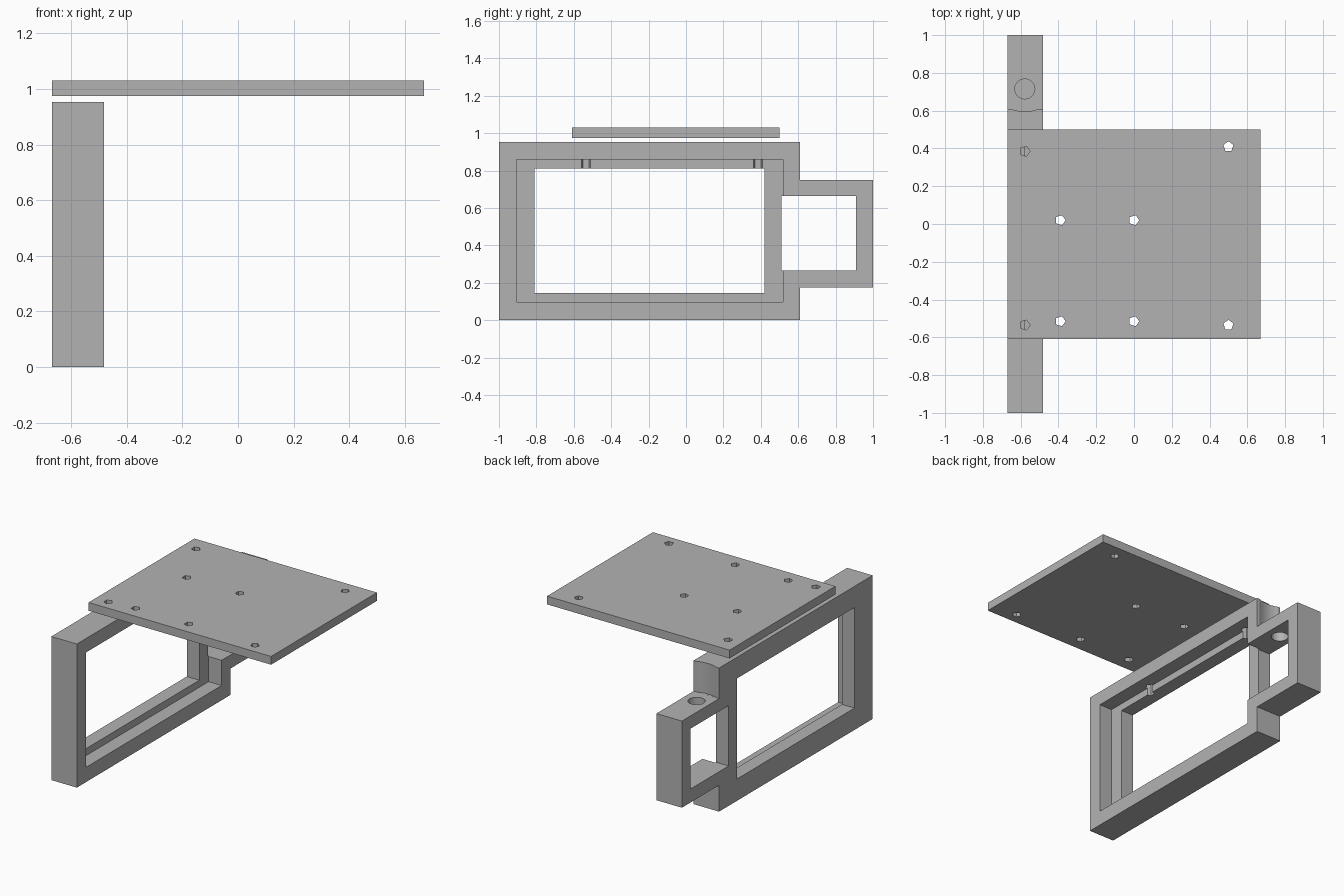
import bpy, bmesh, math

if "Cube" in bpy.data.objects:
    bpy.data.objects.remove(bpy.data.objects["Cube"])

grey = bpy.data.materials.new("mid grey")
grey.diffuse_color = (0.45, 0.45, 0.45, 1)
grey.use_nodes = True
grey.node_tree.nodes["Principled BSDF"].inputs["Base Color"].default_value = grey.diffuse_color


def make(name, bm):
    bmesh.ops.recalc_face_normals(bm, faces=bm.faces)
    me = bpy.data.meshes.new(name)
    bm.to_mesh(me)
    bm.free()
    me.materials.append(grey)
    ob = bpy.data.objects.new(name, me)
    bpy.context.collection.objects.link(ob)
    return ob


def extrude(name, pts, offset):
    """Close a planar outline and push it along offset."""
    bm = bmesh.new()
    face = bm.faces.new([bm.verts.new(p) for p in pts])
    res = bmesh.ops.extrude_face_region(bm, geom=[face])
    verts = [v for v in res["geom"] if isinstance(v, bmesh.types.BMVert)]
    bmesh.ops.translate(bm, verts=verts, vec=offset)
    return make(name, bm)


def box(name, x0, x1, y0, y1, z0, z1):
    return extrude(name, [(x0, y0, z0), (x1, y0, z0), (x1, y1, z0), (x0, y1, z0)],
                   (0, 0, z1 - z0))


def prism(name, x, y, r, z0, z1, sides, turn=0.0):
    ring = [(x + r * math.cos(turn + i * math.tau / sides),
             y + r * math.sin(turn + i * math.tau / sides), z0) for i in range(sides)]
    return extrude(name, ring, (0, 0, z1 - z0))


def cut(target, cutter):
    cutter.hide_render = True
    mod = target.modifiers.new("cut", 'BOOLEAN')
    mod.operation = 'DIFFERENCE'
    mod.solver = 'EXACT'
    mod.object = cutter
    bpy.context.view_layer.objects.active = target
    bpy.ops.object.modifier_apply(modifier=mod.name)
    bpy.data.objects.remove(cutter, do_unlink=True)


XL, XR, XM = -0.67, -0.483, -0.578   # frame sides and the recess ledge

# Side frame with rear bracket: one outline, then openings
outline = [(-1, 0), (0.61, 0), (0.61, 0.175), (1, 0.175),
           (1, 0.75), (0.61, 0.75), (0.61, 0.953), (-1, 0.953)]
frame = extrude("side_frame", [(XL, y, z) for y, z in outline], (XR - XL, 0, 0))
cut(frame, box("window", -0.8, -0.3, -0.81, 0.42, 0.145, 0.812))
cut(frame, box("recess", XM, -0.3, -0.905, 0.518, 0.098, 0.86))
cut(frame, box("bracket_window", -0.8, -0.3, 0.51, 0.91, 0.265, 0.665))

# Screw holes in the top bar, bolt hole and its shallow clearance groove
for y in (0.385, -0.535):
    cut(frame, prism("screw_hole", XM, y, 0.028, 0.75, 1.1, 5))
cut(frame, prism("bolt_hole", XM, 0.715, 0.053, 0.6, 0.8, 20))
cut(frame, prism("bolt_clearance", XM, 0.79, 0.195, 0.7502, 1.1, 48))

# Top plate with eight screw holes
plate = box("top_plate", -0.67, 0.67, -0.61, 0.5, 0.975, 1.03)
holes = [(XM, 0.385, 0), (XM, -0.535, 0), (0.5, 0.41, math.pi / 2), (0.5, -0.535, math.pi / 2)]
holes += [(x, y, 0) for x in (-0.39, 0.0) for y in (0.02, -0.515)]
for x, y, turn in holes:
    cut(plate, prism("plate_hole", x, y, 0.028, 0.9, 1.1, 5, turn))
